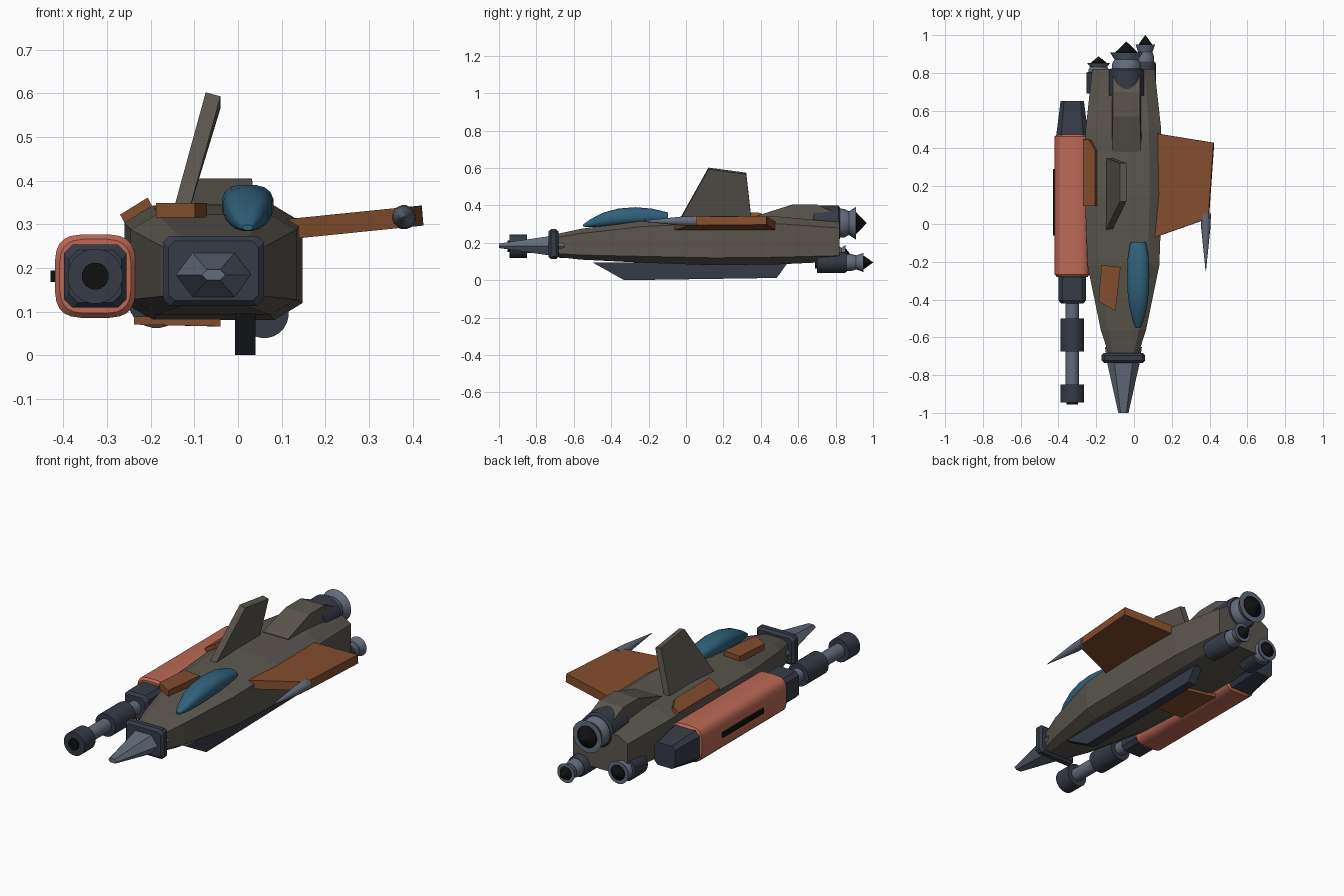
import bpy, bmesh, math
from mathutils import Vector

if "Cube" in bpy.data.objects:
    bpy.data.objects.remove(bpy.data.objects["Cube"])


def material(name, r, g, b):
    m = bpy.data.materials.new(name)
    m.diffuse_color = (r, g, b, 1)
    m.use_nodes = True
    m.node_tree.nodes["Principled BSDF"].inputs["Base Color"].default_value = m.diffuse_color
    return m


HULL = material("hull_grey", .105, .092, .076)
RUST = material("rust_orange", .23, .075, .027)
CORAL = material("coral", .5, .14, .09)
DARK = material("dark_blue_grey", .036, .043, .062)
STEEL = material("steel", .125, .15, .2)
GLASS = material("canopy_blue", .03, .12, .2)
BLACK = material("black", .005, .005, .005)


def loft(name, rings, mat, smooth=False):
    """Skin a list of equally sized point rings and cap both ends."""
    bm = bmesh.new()
    vr = [[bm.verts.new(p) for p in ring] for ring in rings]
    n = len(vr[0])
    for a, b in zip(vr, vr[1:]):
        for i in range(n):
            j = (i + 1) % n
            bm.faces.new((a[i], a[j], b[j], b[i]))
    bm.faces.new(vr[0])
    bm.faces.new(vr[-1])
    bmesh.ops.recalc_face_normals(bm, faces=bm.faces)
    me = bpy.data.meshes.new(name)
    bm.to_mesh(me)
    bm.free()
    me.materials.append(mat)
    ob = bpy.data.objects.new(name, me)
    bpy.context.collection.objects.link(ob)
    if smooth:
        bpy.ops.object.select_all(action='DESELECT')
        ob.select_set(True)
        bpy.context.view_layer.objects.active = ob
        bpy.ops.object.shade_smooth_by_angle(angle=math.radians(35))
    return ob


def oct_ring(y, cx, cz, hw, hz, ch, cv=None):
    """Chamfered rectangle across the ship."""
    cv = ch if cv is None else cv
    pts = [(hw, hz - cv), (hw - ch, hz), (ch - hw, hz), (-hw, hz - cv),
           (-hw, cv - hz), (ch - hw, -hz), (hw - ch, -hz), (hw, cv - hz)]
    return [(cx + x, y, cz + z) for x, z in pts]


def round_ring(y, cx, cz, rx, rz, n=20, power=2):
    """Ellipse (power 2) or rounded square (higher power)."""
    ring = []
    for i in range(n):
        t = 2 * math.pi * (i + .5) / n
        c, s = math.cos(t), math.sin(t)
        ring.append((cx + rx * math.copysign(abs(c) ** (2 / power), c), y,
                     cz + rz * math.copysign(abs(s) ** (2 / power), s)))
    return ring


def lathe(name, cx, cz, profile, mat, n=20):
    return loft(name, [round_ring(y, cx, cz, r, r, n) for y, r in profile], mat, True)


def slab(name, outline, offset, mat):
    """Flat outline thickened along an offset vector."""
    d = Vector(offset)
    return loft(name, [outline, [Vector(p) + d for p in outline]], mat)


# Main hull: y, half width, bottom, top
CX = -.056
stations = [(-.70, .075, .125, .245), (-.56, .12, .11, .275), (-.22, .19, .093, .322),
            (.15, .204, .08, .343), (.5, .2, .085, .34), (.82, .165, .10, .31)]
loft("hull", [oct_ring(y, CX, (b + t) / 2, w, (t - b) / 2, w * .32, (t - b) * .15)
              for y, w, b, t in stations], HULL)

# Nose lance and collar
rings = []
for y, w, h in ((-.65, .098, .06), (-.74, .085, .05), (-1, .027, .012)):
    rings.append([(CX + w * a, y, .184 + h * b) for a, b in
                  ((1, 0), (.56, 1), (-.56, 1), (-1, 0), (-.56, -1), (.56, -1))])
loft("nose_lance", rings, STEEL)
loft("nose_collar", [oct_ring(y, CX, .193, .115 - d, .08 - d, .014) for y, d in
                     ((-.735, .012), (-.722, 0), (-.695, 0), (-.682, .012))], DARK)

# Canopy: y, half width, bottom, top
glass = [(-.55, .012, .286, .298), (-.51, .03, .284, .327), (-.44, .047, .286, .363),
         (-.36, .057, .292, .384), (-.27, .06, .298, .391), (-.18, .056, .303, .383),
         (-.095, .042, .312, .362)]
loft("canopy", [round_ring(y, .022, (b + t) / 2, w, (t - b) / 2, 16, 2.6)
                for y, w, b, t in glass], GLASS, True)

# Spine fairing in front of the main engine
spine = [(.38, .085, .345), (.57, .08, .405), (.70, .08, .405), (.80, .08, .36)]
loft("spine_fairing", [[(-.04 - w, y, .28), (-.04 + w, y, .28),
                        (-.04 + w - .008, y, t), (-.04 - w + .008, y, t)]
                       for y, w, t in spine], HULL)

# Leaning tail fin
slab("tail_fin", [(-.15, -.035, .325), (-.074, .12, .602), (-.074, .322, .575),
                  (-.15, .35, .325)], (.034, 0, -.009), HULL)

# Keel
slab("keel", [(-.007, -.5, .095), (-.007, -.33, 0), (-.007, .485, .012),
              (-.007, .545, .095)], (.047, 0, 0), DARK)

# Single wing and tip spike
slab("wing", [(.10, .483, .264), (.425, .43, .297), (.397, .03, .294), (.10, -.075, .264)],
     (-.004, 0, .046), RUST)
lathe("wing_spike", .38, .316, [(.055, .028), (-.02, .025), (-.25, .001)], STEEL, 16)

# Armour plates
slab("deck_plate", [(-.172, -.217, .315), (-.071, -.228, .315), (-.098, -.46, .315),
                    (-.188, -.41, .315)], (0, 0, .034), RUST)
slab("shoulder_plate", [(-.26, .095, .303), (-.26, .45, .303), (-.226, .445, .323),
                        (-.197, .39, .342), (-.197, .095, .342)], (-.01, 0, .019), RUST)
slab("belly_plate", [(-.238, .1, .07), (-.238, .38, .07), (-.06, .34, .066),
                     (-.04, .1, .066)], (0, 0, .019), RUST)

# Engines: x, z, radius, start, housing end, bell end, cone tip
engines = {"main": (-.04, .305, .094, .68, .815, .908, .965),
           "right": (.06, .095, .056, .70, .85, .95, 1.0),
           "left": (-.187, .128, .066, .69, .80, .852, .887)}
for side, (x, z, r, y0, y1, y2, tip) in engines.items():
    ln = y2 - y1
    lathe(side + "_engine_housing", x, z, [(y0, r), (y1, r), (y1 + ln * .1, r * .88)], DARK, 24)
    lathe(side + "_engine_bell", x, z, [(y1, r * .84), (y1 + ln * .35, r * .82),
                                        (y1 + ln * .6, r * .68), (y2, r * .93)], STEEL, 24)
    lathe(side + "_exhaust_cone", x, z, [(y2 - .01, r * .62), (y2 + .003, r * .62),
                                         (tip, .001)], BLACK, 24)

# Gun pod on the left side
PX, PZ = -.327, .181
loft("gun_pod", [round_ring(y, PX, PZ, .093 - d, .096 - d, 24, 3.8) for y, d in
                 ((-.28, .011), (-.268, 0), (.463, 0), (.475, .011))], CORAL, True)
loft("pod_tail", [oct_ring(y, PX, PZ, w, w, w * .3) for y, w in
                  ((.46, .084), (.475, .084), (.65, .062))], DARK)
loft("pod_front_block", [oct_ring(y, PX, PZ, w, w, .02) for y, w in
                         ((-.26, .072), (-.405, .072), (-.42, .06))], DARK)
slab("pod_slot", [(-.43, -.06, .168), (-.43, .29, .168), (-.43, .29, .194),
                  (-.43, -.06, .194)], (.03, 0, 0), BLACK)
lathe("gun_barrel", PX, PZ, [(-.40, .036), (-.88, .036)], STEEL)
lathe("barrel_sleeve", PX, PZ, [(-.50, .062), (-.675, .062)], DARK)
lathe("gun_muzzle", PX, PZ, [(-.85, .063), (-.945, .063)], DARK)
lathe("gun_bore", PX, PZ, [(-.93, .031), (-.955, .031)], BLACK)
